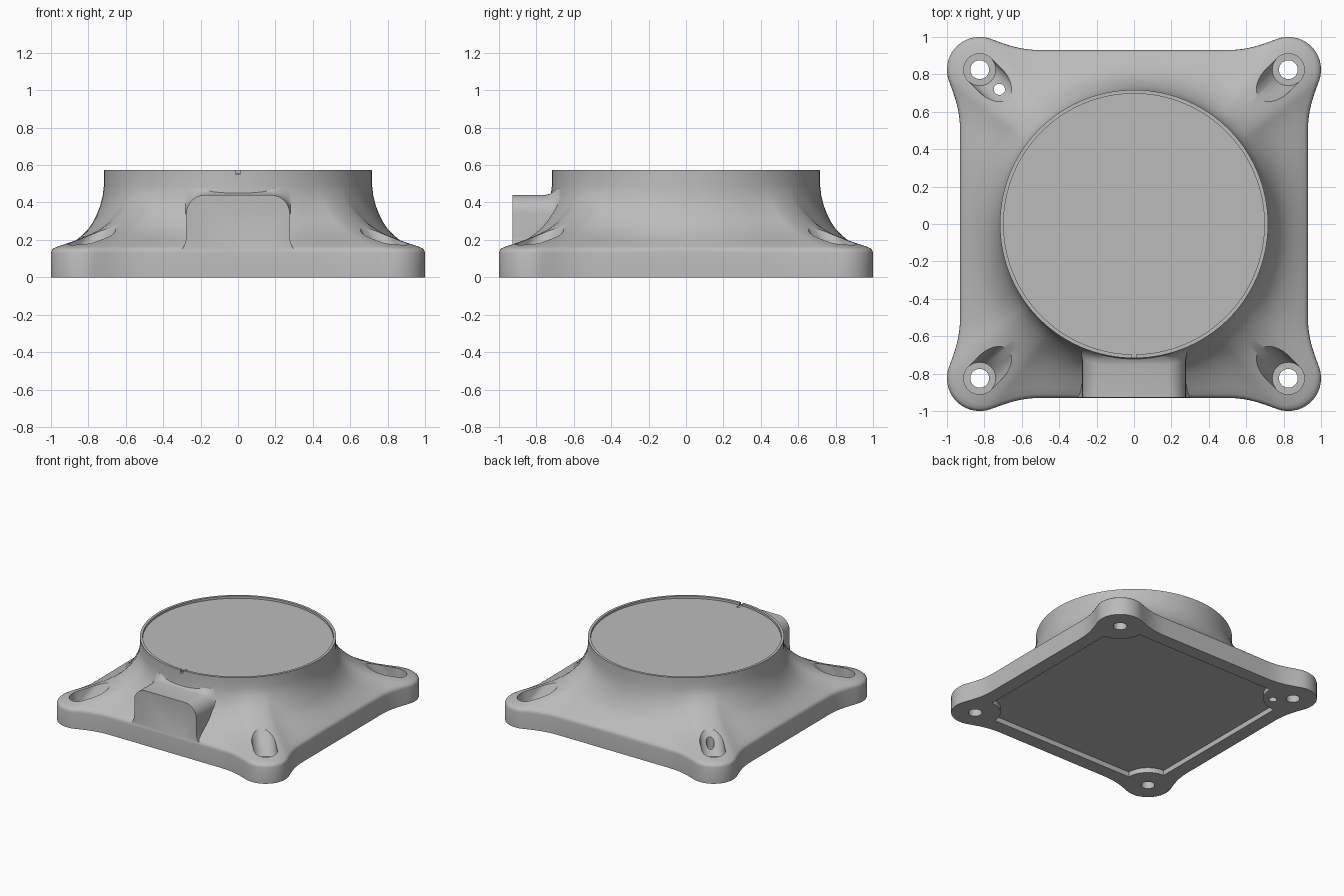
import bpy, bmesh, math
from mathutils import Vector

if "Cube" in bpy.data.objects:
    bpy.data.objects.remove(bpy.data.objects["Cube"])

RIM, TOP, LOBE, HOLE = 0.717, 0.573, 0.175, 0.825
CORNERS = [(1, 1), (-1, 1), (-1, -1), (1, -1)]

grey = bpy.data.materials.new("light_grey")
grey.use_nodes = True
grey.diffuse_color = (0.5, 0.5, 0.5, 1)
grey.node_tree.nodes["Principled BSDF"].inputs["Base Color"].default_value = (0.5, 0.5, 0.5, 1)


def finish(name, bm):
    bmesh.ops.recalc_face_normals(bm, faces=bm.faces)
    mesh = bpy.data.meshes.new(name)
    bm.to_mesh(mesh)
    bm.free()
    obj = bpy.data.objects.new(name, mesh)
    bpy.context.collection.objects.link(obj)
    mesh.materials.append(grey)
    return obj


def loft(name, rings):
    """Skin a list of equally long closed rings and cap both ends."""
    bm = bmesh.new()
    rows = [[bm.verts.new(p) for p in ring] for ring in rings]
    n = len(rows[0])
    for a, b in zip(rows, rows[1:]):
        for i in range(n):
            j = (i + 1) % n
            bm.faces.new((a[i], a[j], b[j], b[i]))
    bm.faces.new(rows[0])
    bm.faces.new(rows[-1])
    return finish(name, bm)


def circle(x, y, z, r, n=32):
    return [Vector((x + r * math.cos(k * math.tau / n), y + r * math.sin(k * math.tau / n), z))
            for k in range(n)]


def cylinder(name, x, y, z0, z1, r, n=32):
    return loft(name, [circle(x, y, z0, r, n), circle(x, y, z1, r, n)])


def combine(target, tool, operation):
    mod = target.modifiers.new(operation.title(), 'BOOLEAN')
    mod.operation, mod.solver, mod.object = operation, 'EXACT', tool
    bpy.ops.object.select_all(action='DESELECT')
    bpy.context.view_layer.objects.active = target
    target.select_set(True)
    bpy.ops.object.modifier_apply(modifier=mod.name)
    bpy.data.objects.remove(tool)


def base_outline():
    """Square with rounded corner ears, one quarter turned four times."""
    quarter = [Vector((0.93, -0.5 + k / 20)) for k in range(20)]
    tilt = math.radians(20)
    ear = [Vector((HOLE + LOBE * math.cos(a), HOLE + LOBE * math.sin(a)))
           for a in (-tilt + k * (math.pi / 2 + 2 * tilt) / 18 for k in range(19))]
    ctrl = [Vector((0.93, 0.5)), Vector((0.93, 0.61)), Vector((0.958, 0.68)), ear[0]]
    sweep = []
    for k in range(8):
        t = k / 8
        sweep.append(sum((c * w for c, w in zip(ctrl, ((1 - t) ** 3, 3 * t * (1 - t) ** 2,
                     3 * t * t * (1 - t), t ** 3))), Vector((0, 0))))
    quarter += sweep + ear + [p.yx for p in reversed(sweep[1:])]
    points = []
    for c, s in ((1, 0), (0, 1), (-1, 0), (0, -1)):
        points += [Vector((c * p.x - s * p.y, s * p.x + c * p.y)) for p in quarter]
    return points


# Housing: flared skin from the eared base up to the round collar
PROFILE = [(0, 0), (0, 0.13), (0.008, 0.144), (0.03, 0.155), (0.07, 0.163), (0.2, 0.182),
           (0.35, 0.206), (0.5, 0.234), (0.62, 0.262), (0.73, 0.297), (0.83, 0.34),
           (0.91, 0.385), (0.97, 0.435), (1, 0.49), (1, TOP)]
outline = base_outline()
housing = loft("housing", [[(*p.lerp(p.normalized() * RIM, t), z) for p in outline]
                           for t, z in PROFILE])

# Front cable block: rounded arch with flared feet, filleted against the collar
HALF, HEIGHT, ROUND = 0.277, 0.44, 0.1
arch = [(0.3, 0.08), (0.3, 0.15), (0.288, 0.168), (0.28, 0.19), (HALF, 0.22)]
arch += [(HALF - ROUND + ROUND * math.cos(k * math.pi / 16),
          HEIGHT - ROUND + ROUND * math.sin(k * math.pi / 16)) for k in range(9)]
arch += [(-x, z) for x, z in reversed(arch)]


def arch_ring(radius, grow):
    ring = []
    for x, z in arch:
        gx = x * (1 + grow / HALF)
        gz = z + grow * max(0, min(1, (z - 0.2) / 0.15))
        ring.append((gx, -math.sqrt(radius ** 2 - gx ** 2), gz))
    return ring


rings = [[(x, -0.927, z) for x, z in arch]]
rings += [arch_ring(r, g) for r, g in
          ((0.775, 0), (0.75, 0.006), (0.732, 0.018), (0.72, 0.038), (0.6, 0.038))]
combine(housing, loft("block_tool", rings), 'UNION')

# Shallow round pocket inside the collar, with a small key notch at the front
combine(housing, cylinder("pocket_tool", 0, 0, TOP - 0.018, TOP + 0.1, RIM - 0.02, 128), 'DIFFERENCE')
notch = [[(x, y, z) for x, y in ((-0.012, -0.76), (0.012, -0.76), (0.012, -0.66), (-0.012, -0.66))]
         for z in (TOP - 0.024, TOP + 0.05)]
combine(housing, loft("notch_tool", notch), 'DIFFERENCE')

# Underside recess, scooped around each screw boss
recess = []
for turn, (sx, sy) in enumerate(CORNERS):
    r = 0.21 if (sx, sy) == (-1, 1) else 0.18
    for k in range(9):
        a = turn * math.pi / 2 - math.pi / 2 - k * math.pi / 16
        recess.append((sx * 0.82 + r * math.cos(a), sy * 0.82 + r * math.sin(a)))
combine(housing, loft("recess_tool", [[(*p, z) for p in recess] for z in (-0.1, 0.04)]), 'DIFFERENCE')

# Screw seats: slots leaning toward the middle, each with a through hole
for sx, sy in CORNERS:
    bm = bmesh.new()
    for shift, z in ((0, 0.1), (0, 0.4), (0.17, 0.4)):
        for p in circle(sx * (HOLE - shift), sy * (HOLE - shift), z, 0.086):
            bm.verts.new(p)
    hull = bmesh.ops.convex_hull(bm, input=bm.verts)
    bmesh.ops.delete(bm, geom=list({v for v in hull["geom_interior"]
                                    if isinstance(v, bmesh.types.BMVert)}), context='VERTS')
    combine(housing, finish("slot_tool", bm), 'DIFFERENCE')
    combine(housing, cylinder("hole_tool", sx * HOLE, sy * HOLE, -0.1, 0.2, 0.05), 'DIFFERENCE')

# Small vent hole beside the back right screw
combine(housing, cylinder("vent_tool", -0.72, 0.72, -0.1, 0.4, 0.03, 24), 'DIFFERENCE')

bpy.ops.object.select_all(action='DESELECT')
housing.select_set(True)
bpy.context.view_layer.objects.active = housing
bpy.ops.object.shade_smooth_by_angle(angle=math.radians(32))
